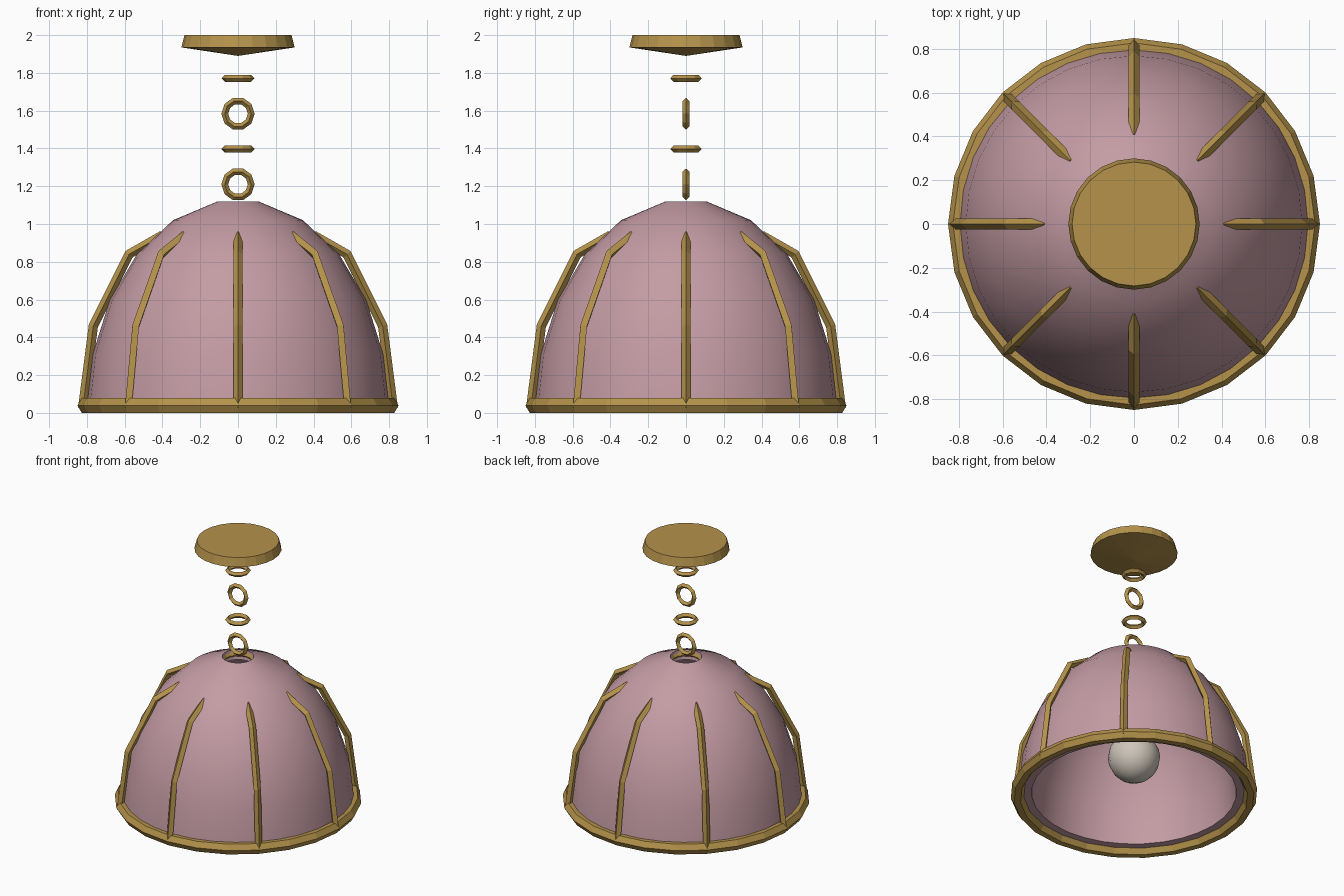
import bpy
import bmesh
from math import cos, sin, pi, radians
from mathutils import Vector, Matrix

cube = bpy.data.objects.get("Cube")
if cube:
    bpy.data.objects.remove(cube, do_unlink=True)


def material(name, rgb):
    mat = bpy.data.materials.new(name)
    mat.use_nodes = True
    mat.diffuse_color = (*rgb, 1)
    mat.node_tree.nodes["Principled BSDF"].inputs["Base Color"].default_value = (*rgb, 1)
    return mat


brass = material("aged_brass", (0.46, 0.29, 0.07))
rose = material("rose_glass", (0.55, 0.33, 0.37))
pearl = material("bulb_white", (0.62, 0.56, 0.49))


def finish(name, bm, mat, smooth=False):
    bmesh.ops.remove_doubles(bm, verts=bm.verts, dist=0.0001)
    bmesh.ops.recalc_face_normals(bm, faces=bm.faces)
    mesh = bpy.data.meshes.new(name)
    bm.to_mesh(mesh)
    bm.free()
    mesh.materials.append(mat)
    obj = bpy.data.objects.new(name, mesh)
    bpy.context.collection.objects.link(obj)
    if smooth:
        bpy.ops.object.select_all(action='DESELECT')
        obj.select_set(True)
        bpy.context.view_layer.objects.active = obj
        bpy.ops.object.shade_smooth_by_angle(angle=radians(40))
    return obj


def lathe(name, profile, steps, mat, closed=False, smooth=False):
    """Spin a list of (radius, height) points around the z axis."""
    bm = bmesh.new()
    verts = [bm.verts.new((r, 0, z)) for r, z in profile]
    pairs = list(zip(verts, verts[1:]))
    if closed:
        pairs.append((verts[-1], verts[0]))
    edges = [bm.edges.new(p) for p in pairs]
    bmesh.ops.spin(bm, geom=verts + edges, cent=(0, 0, 0), axis=(0, 0, 1),
                   angle=2 * pi, steps=steps, use_merge=True)
    return finish(name, bm, mat, smooth)


def torus(name, major, minor, z, steps, sides, upright=False):
    profile = [(major + minor * cos(2 * pi * i / sides),
                minor * sin(2 * pi * i / sides)) for i in range(sides)]
    obj = lathe(name, profile, steps, brass, closed=True)
    if upright:
        obj.data.transform(Matrix.Rotation(pi / 2, 4, 'X'))
    obj.location.z = z
    return obj


def dome_arc(radius, height, bottom):
    """Elliptical wall profile from the rim up to the top opening."""
    return [(radius * cos(radians(a)), height * sin(radians(a)))
            for a in (bottom, 16, 32, 48, 64.5, 82.2)]


# Thick glass shade, open at the bottom and the top
outer = dome_arc(0.8, 1.13, 2)
inner = dome_arc(0.705, 1.06, 2.2)
lathe("glass_shade", outer + inner[::-1], 32, rose, closed=True, smooth=True)

# Bottom rim and the small ring around the top opening
torus("rim_ring", 0.805, 0.045, 0.039, 24, 6)
torus("top_collar", 0.12, 0.025, 1.083, 16, 6)


def rib(name, angle):
    """Sweep a diamond section along the rib path, mitred at each bend."""
    path = [Vector((r, 0, z)) for r, z in
            ((0.822, 0.025), (0.766, 0.46), (0.577, 0.84), (0.40, 0.94))]
    side = Vector((0, 1, 0))
    bm = bmesh.new()
    loops = []
    for i, p in enumerate(path):
        before = (p - path[max(i - 1, 0)]).normalized()
        after = (path[min(i + 1, len(path) - 1)] - p).normalized()
        out = side.cross((before + after).normalized())
        loops.append([bm.verts.new(p + d * 0.025) for d in (out, side, -out, -side)])
    for a, b in zip(loops, loops[1:]):
        for k in range(4):
            n = (k + 1) % 4
            bm.faces.new((a[k], a[n], b[n], b[k]))
    bm.faces.new(loops[0])
    bm.faces.new(loops[-1])
    bmesh.ops.rotate(bm, verts=bm.verts, cent=(0, 0, 0),
                     matrix=Matrix.Rotation(angle, 3, 'Z'))
    finish(name, bm, brass)


# Eight ribs around the shade
for i in range(8):
    rib(f"rib_{i + 1}", i * pi / 4)

# Hanging chain of alternating links
for i in range(4):
    torus(f"chain_link_{i + 1}", 0.07, 0.018, 1.21 + i * 0.187, 10, 4, upright=i % 2 == 0)

# Ceiling canopy with a shallow cone underneath
lathe("ceiling_canopy", [(0, 2), (0.283, 2), (0.3, 1.935), (0, 1.89)], 24, brass)

# Round bulb inside the shade
bm = bmesh.new()
bmesh.ops.create_uvsphere(bm, u_segments=16, v_segments=10, radius=0.18,
                          matrix=Matrix.Translation((0, 0, 0.32)))
finish("light_bulb", bm, pearl, smooth=True)
